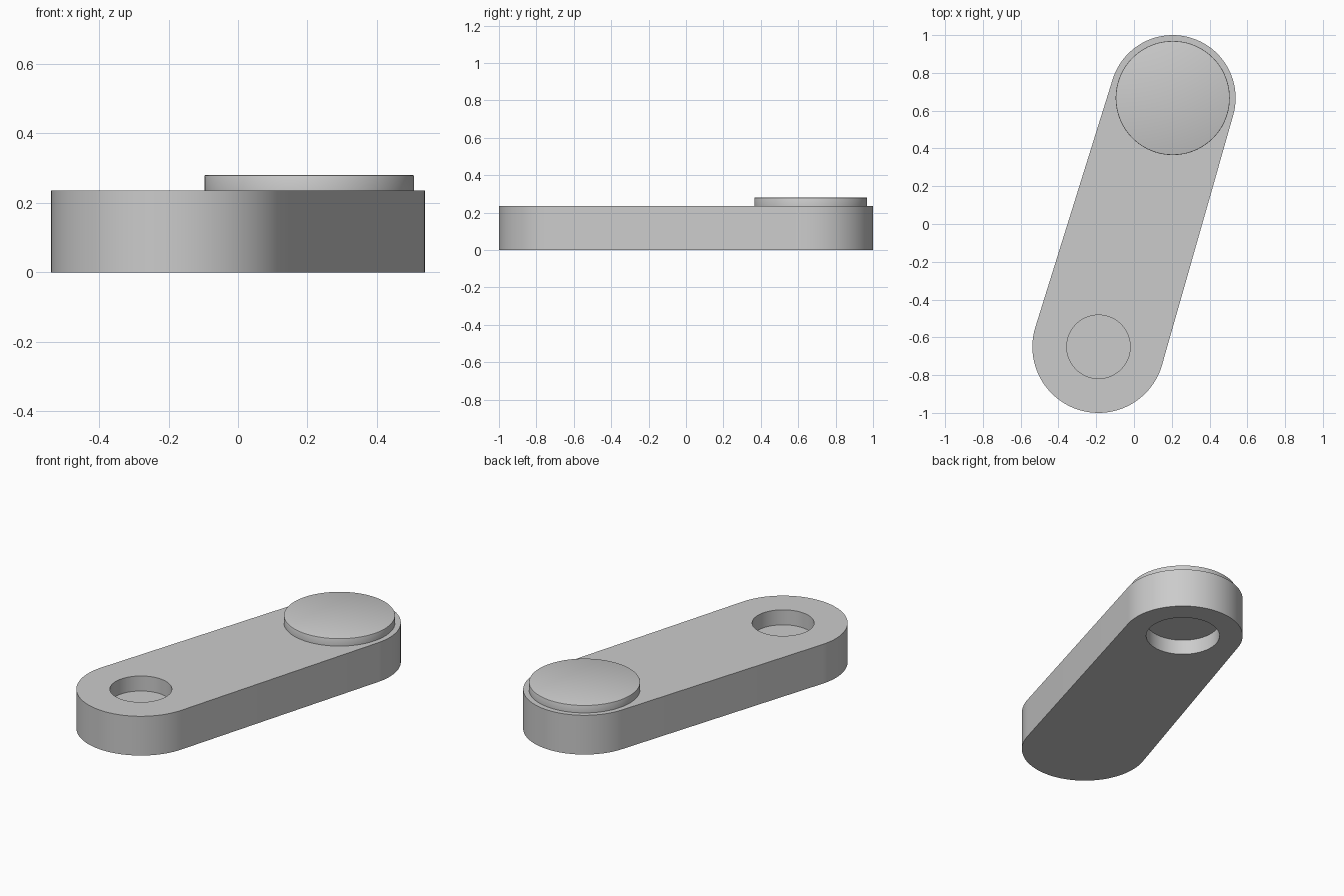
import bpy, bmesh, math
from mathutils import Vector

cube = bpy.data.objects.get("Cube")
if cube:
    bpy.data.objects.remove(cube, do_unlink=True)

PIVOT, PIVOT_R = Vector((-0.188, -0.65)), 0.35   # front end of the arm
HEAD, HEAD_R = Vector((0.205, 0.667)), 0.333     # back end of the arm
HEIGHT = 0.235

grey = bpy.data.materials.new("light grey")
grey.use_nodes = True
grey.diffuse_color = (0.6, 0.6, 0.6, 1)
grey.node_tree.nodes["Principled BSDF"].inputs["Base Color"].default_value = (0.6, 0.6, 0.6, 1)


def arc(center, radius, start, end, steps):
    angles = [start + (end - start) * i / steps for i in range(steps + 1)]
    return [center + radius * Vector((math.cos(a), math.sin(a))) for a in angles]


def circle(center, radius):
    return arc(center, radius, 0, math.tau, 96)[:-1]


def extrude(name, outline, z0, z1):
    """Solid prism standing on a flat outline."""
    bm = bmesh.new()
    base = bm.faces.new([bm.verts.new((p.x, p.y, z0)) for p in outline])
    top = bmesh.ops.extrude_face_region(bm, geom=[base], use_keep_orig=True)["geom"]
    moved = [v for v in top if isinstance(v, bmesh.types.BMVert)]
    bmesh.ops.translate(bm, verts=moved, vec=(0, 0, z1 - z0))
    bmesh.ops.recalc_face_normals(bm, faces=bm.faces[:])
    mesh = bpy.data.meshes.new(name)
    bm.to_mesh(mesh)
    bm.free()
    mesh.materials.append(grey)
    obj = bpy.data.objects.new(name, mesh)
    bpy.context.collection.objects.link(obj)
    return obj


def activate(obj):
    bpy.ops.object.select_all(action="DESELECT")
    obj.select_set(True)
    bpy.context.view_layer.objects.active = obj


def cut_pocket(body, center, radius, z0, z1):
    cutter = extrude("pocket_cutter", circle(center, radius), z0, z1)
    cutter.hide_render = True
    mod = body.modifiers.new("pocket", "BOOLEAN")
    mod.operation, mod.solver, mod.object = "DIFFERENCE", "EXACT", cutter
    activate(body)
    bpy.ops.object.modifier_apply(modifier=mod.name)
    bpy.data.objects.remove(cutter, do_unlink=True)


# Arm: two round ends joined by tangent sides
axis = HEAD - PIVOT
heading = math.atan2(axis.y, axis.x)
spread = math.acos((PIVOT_R - HEAD_R) / axis.length)
outline = arc(HEAD, HEAD_R, heading - spread, heading + spread, 48)
outline += arc(PIVOT, PIVOT_R, heading + spread, heading + math.tau - spread, 48)
arm = extrude("arm", outline, 0, HEIGHT)

# Blind sockets: one in the top of the pivot end, one under the head end
cut_pocket(arm, PIVOT, 0.168, HEIGHT - 0.09, HEIGHT + 0.1)
cut_pocket(arm, HEAD, 0.204, -0.1, 0.09)

# Raised round pad with a slightly eased top edge
pad = extrude("round_pad", circle(HEAD, 0.302), HEIGHT, 0.28)
bm = bmesh.new()
bm.from_mesh(pad.data)
rim = [e for e in bm.edges if all(v.co.z > 0.27 for v in e.verts)]
bmesh.ops.bevel(bm, geom=rim, offset=0.004, segments=2, profile=0.5, affect="EDGES")
bm.to_mesh(pad.data)
bm.free()

for obj in (arm, pad):
    activate(obj)
    bpy.ops.object.shade_smooth_by_angle(angle=math.radians(30))
